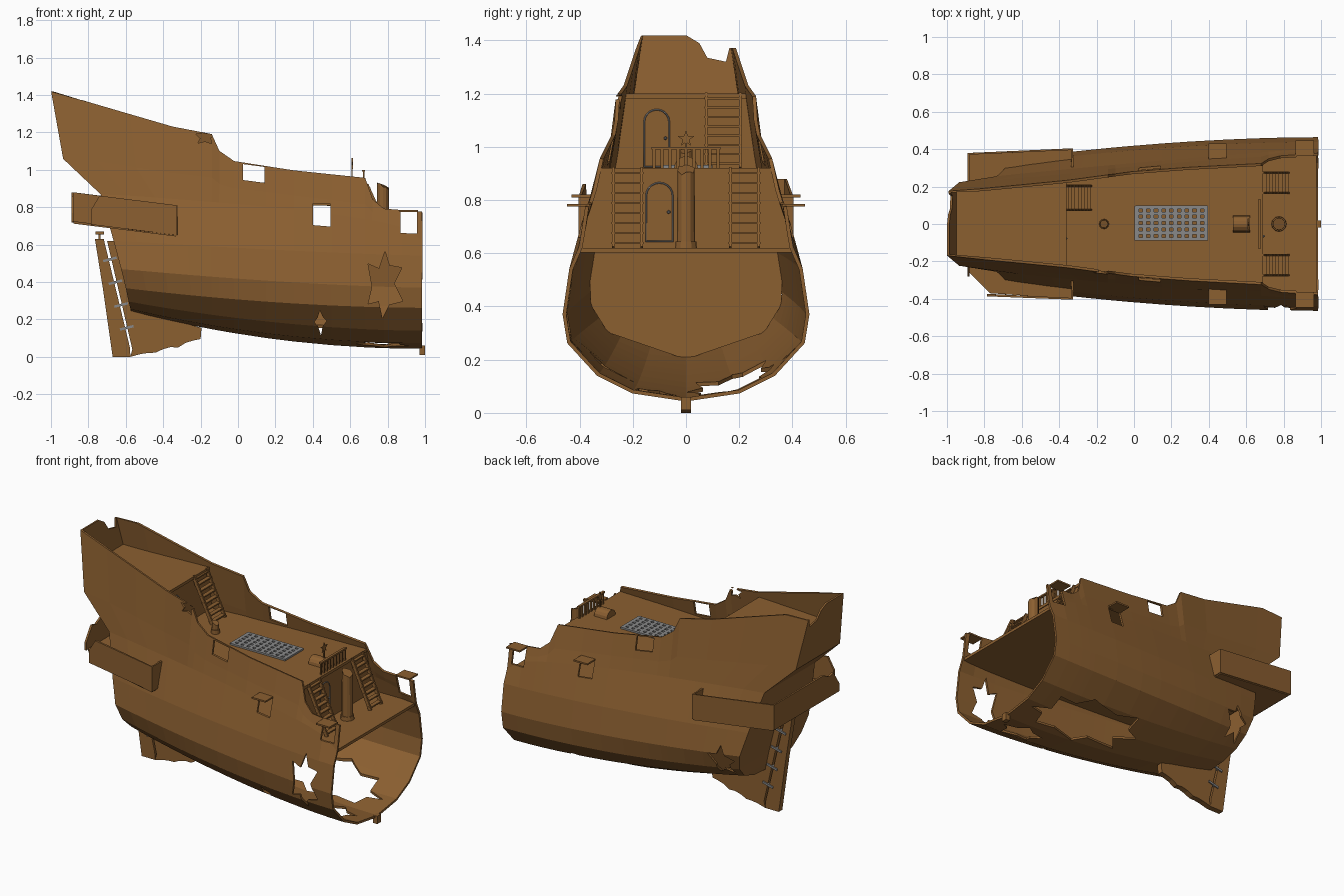
import bpy, bmesh, math, random
from mathutils import Matrix

if "Cube" in bpy.data.objects:
    bpy.data.objects.remove(bpy.data.objects["Cube"])

random.seed(4)
wood = bpy.data.materials.new("wood")
wood.diffuse_color = (0.26, 0.115, 0.03, 1)
wood.use_nodes = True
wood.node_tree.nodes["Principled BSDF"].inputs["Base Color"].default_value = wood.diffuse_color
iron = bpy.data.materials.new("iron")
iron.diffuse_color = (0.25, 0.25, 0.25, 1)
iron.use_nodes = True
iron.node_tree.nodes["Principled BSDF"].inputs["Base Color"].default_value = iron.diffuse_color

def finish(name, bm, mat=wood):
    bmesh.ops.recalc_face_normals(bm, faces=bm.faces)
    me = bpy.data.meshes.new(name)
    bm.to_mesh(me)
    bm.free()
    ob = bpy.data.objects.new(name, me)
    bpy.context.collection.objects.link(ob)
    me.materials.append(mat)
    return ob

def prism(name, pts, axis, a, b):
    """Extrude a 2D outline along an axis: x takes (y,z), y takes (x,z), z takes (x,y)."""
    put = {'x': lambda p, d: (d, p[0], p[1]), 'y': lambda p, d: (p[0], d, p[1]),
           'z': lambda p, d: (p[0], p[1], d)}[axis]
    bm = bmesh.new()
    lo = [bm.verts.new(put(p, a)) for p in pts]
    hi = [bm.verts.new(put(p, b)) for p in pts]
    bm.faces.new(lo)
    bm.faces.new(hi[::-1])
    for i in range(len(pts)):
        j = (i + 1) % len(pts)
        bm.faces.new((lo[i], lo[j], hi[j], hi[i]))
    return finish(name, bm)

def boxes(name, items, mat=wood):
    """Each item: centre, size, optional tilt about y."""
    bm = bmesh.new()
    for c, s, *r in items:
        m = Matrix.Translation(c) @ Matrix.Rotation(r[0] if r else 0, 4, 'Y') @ Matrix.Diagonal((*s, 1))
        bmesh.ops.create_cube(bm, size=1, matrix=m)
    return finish(name, bm, mat)

def apply(ob, kind, **props):
    m = ob.modifiers.new(kind, kind)
    for k, v in props.items():
        setattr(m, k, v)
    bpy.context.view_layer.objects.active = ob
    bpy.ops.object.modifier_apply(modifier=m.name)

def interp(t, x):
    if x <= t[0][0]:
        return t[0][1]
    for (x0, v0), (x1, v1) in zip(t, t[1:]):
        if x <= x1:
            return v0 + (v1 - v0) * (x - x0) / (x1 - x0)
    return t[-1][1]

# Hull plank lines, keel upward: stern x, half-width stern/bow/ease, height stern/bow/ease
rows = [(-.57, 0, 0, 1, .25, .05, 2), (-.57, .13, .2, 1.5, .26, .08, 2), (-.58, .24, .33, 1.5, .30, .145, 1.8),
        (-.595, .31, .44, 1.9, .37, .265, 1.8), (-.62, .345, .457, 1.85, .47, .37, 1.5),
        (-.66, .315, .432, 1.9, .62, .54, 1.3), (-.73, .25, .397, 1.15, .87, .62, .45)]
sterns = [r[0] for r in rows] + [-.93, -.993]
# Rail line: height and half-width along x
rail = [(-1, 1.42), (-.35, 1.23), (-.14, 1.19), (-.1, 1.1), (-.02, 1.045), (.3, .995), (.68, .955),
        (.72, .84), (.78, .79), (.985, .775)]
rail_y = [(-1, .165), (-.37, .225), (0, .275), (.3, .297), (.68, .317), (.74, .355), (.985, .372)]
stations = [-1, -.8, -.58, -.35, -.14, -.1, -.02, .15, .3, .5, .68, .72, .78, .88, .985]

def section(j, x):
    """Half-width and height of plank line j at x."""
    if j > 6:
        f = (j == 8) or .4
        y6, z6 = section(6, x)
        return y6 + f * (interp(rail_y, x) - y6), z6 + min(1, f * .9 + .1 * (j == 8)) * (interp(rail, x) - z6)
    xs, y0, y1, ey, z0, z1, ez = rows[j]
    t = min(1, max(0, (x - xs) / (.985 - xs)))
    return y0 + (y1 - y0) * (1 - (1 - t) ** ey), z0 + (z1 - z0) * (1 - (1 - t) ** ez)

def hull_y(x, z):
    return interp([section(j, x)[::-1] for j in range(9)], z) - .004

def hull_point(j, X, side):
    xs = sterns[j]
    x = X if X >= -.14 else xs + (X + 1) * (-.14 - xs) / .86   # aft part leans with the transom
    y, z = section(j, x)
    return (x, side * y, z)

# Hull shell with a raked transom
bm = bmesh.new()
grid = [[bm.verts.new(hull_point(j, X, -1)) for j in range(8, -1, -1)] +
        [bm.verts.new(hull_point(j, X, 1)) for j in range(1, 9)] for X in stations]
for A, B in zip(grid, grid[1:]):
    for j in range(16):
        bm.faces.new((A[j], A[j + 1], B[j + 1], B[j]))
S = grid[0]
for j in range(7):
    bm.faces.new((S[j], S[j + 1], S[15 - j], S[16 - j]))
bm.faces.new(S[7:10])
hull = finish("hull", bm)
apply(hull, 'SOLIDIFY', thickness=.014, offset=0)

# Gun ports, jagged holes and the broken stern rail cut from the hull
def cut(axis, a, b, pts):
    cutter = prism("cutter", pts, axis, a, b)
    apply(hull, 'BOOLEAN', operation='DIFFERENCE', solver='EXACT', object=cutter)
    bpy.data.objects.remove(cutter)

def jag(cx, cy, rx, ry, n, inner=.5):
    pts = []
    for k in range(2 * n):
        a = math.pi * k / n + random.uniform(-.12, .12) + math.pi / 2
        r = inner * random.uniform(.9, 1.15) if k % 2 else random.uniform(.88, 1.05)
        pts.append((cx + rx * r * math.cos(a), cy + ry * r * math.sin(a)))
    return pts

for x, z, w, h, skew in ((.085, .98, .115, .085, .015), (.448, .755, .095, .11, .008), (.913, .76, .09, .2, .004)):
    cut('y', -1, 1, [(x + sx * w / 2, z + sz * h / 2 - sx * skew / 2)
                     for sx, sz in ((-1, -1), (1, -1), (1, 1), (-1, 1))])
cut('y', -.8, -.2, jag(.78, .385, .11, .2, 6, .52))
cut('y', -.6, -.03, jag(.44, .185, .035, .07, 4))
cut('y', -.6, -.1, jag(-.175, 1.175, .06, .045, 5))
cut('y', .12, .8, jag(-.5, .40, .09, .11, 5))
cut('z', -.1, .3, jag(.53, .165, .44, .18, 8, .68))
cut('z', -.1, .25, jag(.77, -.12, .16, .09, 5, .6))
cut('x', -1.2, -.75, [(0, 1.42), (.05, 1.39), (.08, 1.335), (.15, 1.32), (.163, 1.372), (.3, 1.372), (.3, 1.5), (0, 1.5)])

# Decks and bulkheads fitted to the hull
def deck(name, x0, x1, z):
    edge = [(x, hull_y(x, z)) for x in (x0 + (x1 - x0) * k / 8 for k in range(9))]
    prism(name, edge + [(x, -y) for x, y in edge[::-1]], 'z', z - .018, z)

def bulkhead(name, x, z0, z1):
    edge = [(hull_y(x, z), z) for z in (z0 + (z1 - z0) * k / 4 for k in range(5))]
    prism(name, edge + [(-y, z) for y, z in edge[::-1]], 'x', x - .012, x)

deck("lower_deck", -.64, .975, .62)
deck("waist_deck", -.38, .69, .92)
deck("stern_deck", -.95, -.36, 1.2)
bulkhead("front_bulkhead", .685, .61, .915)
bulkhead("rear_bulkhead", -.37, .91, 1.195)
bulkhead("hold_bulkhead", -.37, .2, .61)

# Stairs with stringers and thin treads
def stairs(name, x, y0, y1, z0, z1, run=.135, n=8):
    rise, w = z1 - z0, y1 - y0
    items = [((x + run * (i + .5) / n, (y0 + y1) / 2, z1 - rise * (i + .5) / n), (.026, w, .008)) for i in range(n)]
    for y in (y0 + .006, y1 - .006):
        items.append(((x + run / 2, y, (z0 + z1) / 2), (math.hypot(run, rise), .01, .022), math.atan2(rise, run)))
    boxes(name, items)

stairs("front_stairs_left", .687, -.28, -.16, .62, .92)
stairs("front_stairs_right", .687, .16, .28, .62, .92)
stairs("rear_stairs", -.37, .07, .21, .92, 1.2)

# Railing above the front bulkhead
boxes("railing", [((.672, 0, .995), (.016, .26, .01))] +
      [((.672, -.12 + .24 * i / 8, .955), (.01, .01, .08)) for i in range(9)])

# Arched door frames and knobs
def door(name, x, yc, z0, z1, r):
    cu = bpy.data.curves.new(name, 'CURVE')
    cu.dimensions = '3D'
    cu.bevel_depth, cu.bevel_resolution = .003, 0
    pts = [(yc - r, z0)] + [(yc - r * math.cos(math.pi * k / 10), z1 - r + r * math.sin(math.pi * k / 10))
                            for k in range(11)] + [(yc + r, z0)]
    sp = cu.splines.new('POLY')
    sp.points.add(len(pts) - 1)
    for p, (y, z) in zip(sp.points, pts):
        p.co = (x, y, z, 1)
    sp.use_cyclic_u = True
    cu.materials.append(iron)
    bpy.context.collection.objects.link(bpy.data.objects.new(name, cu))
    b = bmesh.new()
    bmesh.ops.create_icosphere(b, subdivisions=1, radius=.007,
                               matrix=Matrix.Translation((x + .006, yc + r * .7, (z0 + z1) / 2)))
    finish(name + "_knob", b, iron)

door("front_door_frame", .687, -.10, .645, .865, .05)
door("rear_door_frame", -.368, -.11, .925, 1.14, .047)

# Grey hatch grating
boxes("hatch_grating", [((.015 + .37 * i / 9, .005, .925), (.022, .185, .012)) for i in range(10)] +
      [((.2, -.08 + .17 * i / 5, .925), (.385, .018, .0118)) for i in range(6)], iron)

# Broken mast stumps with a collar
def stump(name, x, z0, z1, r, slope):
    bm = bmesh.new()
    for r0, h in ((r, z1 - z0), (r * 1.2, .025)):
        res = bmesh.ops.create_cone(bm, cap_ends=True, segments=12, radius1=r0, radius2=r0 * .95, depth=h,
                                    matrix=Matrix.Translation((x, 0, z0 + h / 2)))
        for v in res['verts']:
            if r0 == r and v.co.z > z0 + h / 2:
                v.co.z -= slope * (random.random() * .4 + (v.co.x - x + r) / (2 * r))
    finish(name, bm)

stump("front_mast_stump", .775, .62, .945, .034, .04)
stump("main_mast_stump", -.16, .92, 1.0, .022, .02)

# Small arched hatch with a star on a spike
prism("arched_hatch", [(.045 * math.cos(math.pi * k / 8), .92 + .045 * math.sin(math.pi * k / 8)) for k in range(9)],
      'x', .53, .62)
boxes("spike", [((.61, 0, 1.0), (.007, .007, .08))])
prism("spike_star", [(r * math.sin(k * math.pi / 5), 1.03 + r * math.cos(k * math.pi / 5))
                     for k, r in enumerate([.032, .013] * 5)], 'x', .606, .614)

# Port lids standing open
for side, tag in ((-1, "left"), (1, "right")):
    boxes("port_lid_" + tag, [((.447, side * .385, .815), (.097, .09, .01))])
    boxes("front_port_lid_" + tag, [((.913, side * .405, .78), (.097, .085, .01))])

# Stern gallery: floor and wall wrapped round the stern, one corner torn away
def gallery_z(x):
    return .65 + (-.33 - x) * .125

def strip(name, pairs):
    bm = bmesh.new()
    vs = [(bm.verts.new(a), bm.verts.new(b)) for a, b in pairs]
    for (a, b), (c, d) in zip(vs, vs[1:]):
        bm.faces.new((a, b, d, c))
    apply(finish(name, bm), 'SOLIDIFY', thickness=.013, offset=0)

def wall(name, pts):
    strip(name, [((x, y, gallery_z(x)), (x, y, gallery_z(x) + h)) for x, y, h in pts])

wall("gallery_wall", [(-.33, .28, .16), (-.33, .40, .16), (-.885, .375, .16), (-.885, -.12, .16),
                      (-.885, -.18, .13), (-.885, -.22, .14), (-.885, -.28, .05)])
wall("gallery_wall_torn", [(-.33, -.28, .16), (-.33, -.40, .16), (-.74, -.382, .16), (-.785, -.38, .08)])
strip("gallery_floor", [((x, y, gallery_z(x)), (max(x, -.69), yi, gallery_z(max(x, -.69)))) for x, y, yi in (
    (-.33, .40, .32), (-.68, .385, .28), (-.88, .375, .27), (-.88, -.26, -.25), (-.77, -.37, -.27), (-.33, -.40, -.32))])

# Stern post with torn keel, rudder and hinges
torn = [(-.52 + .04 * k, .005 + .08 * (k / 8) ** 1.3 + random.uniform(0, .015)) for k in range(9)]
prism("stern_keel", [(-.70, .62), (-.565, .04), (-.575, 0)] + torn + [(-.195, .155), (-.54, .25), (-.66, .62)],
      'y', -.018, .018)
prism("rudder", [(-.765, .63), (-.718, .63), (-.578, .05), (-.575, 0), (-.67, 0), (-.72, .35)], 'y', -.018, .018)
boxes("rudder_head", [((-.74, 0, .645), (.012, .012, .04)), ((-.74, 0, .662), (.045, .03, .014))])
boxes("rudder_hinges", [((-.595 - .03 * k, 0, .155 + .122 * k), (.075, .05, .013), -.25) for k in range(4)], iron)
boxes("front_keel_stub", [((.985, 0, .035), (.03, .036, .05))])
